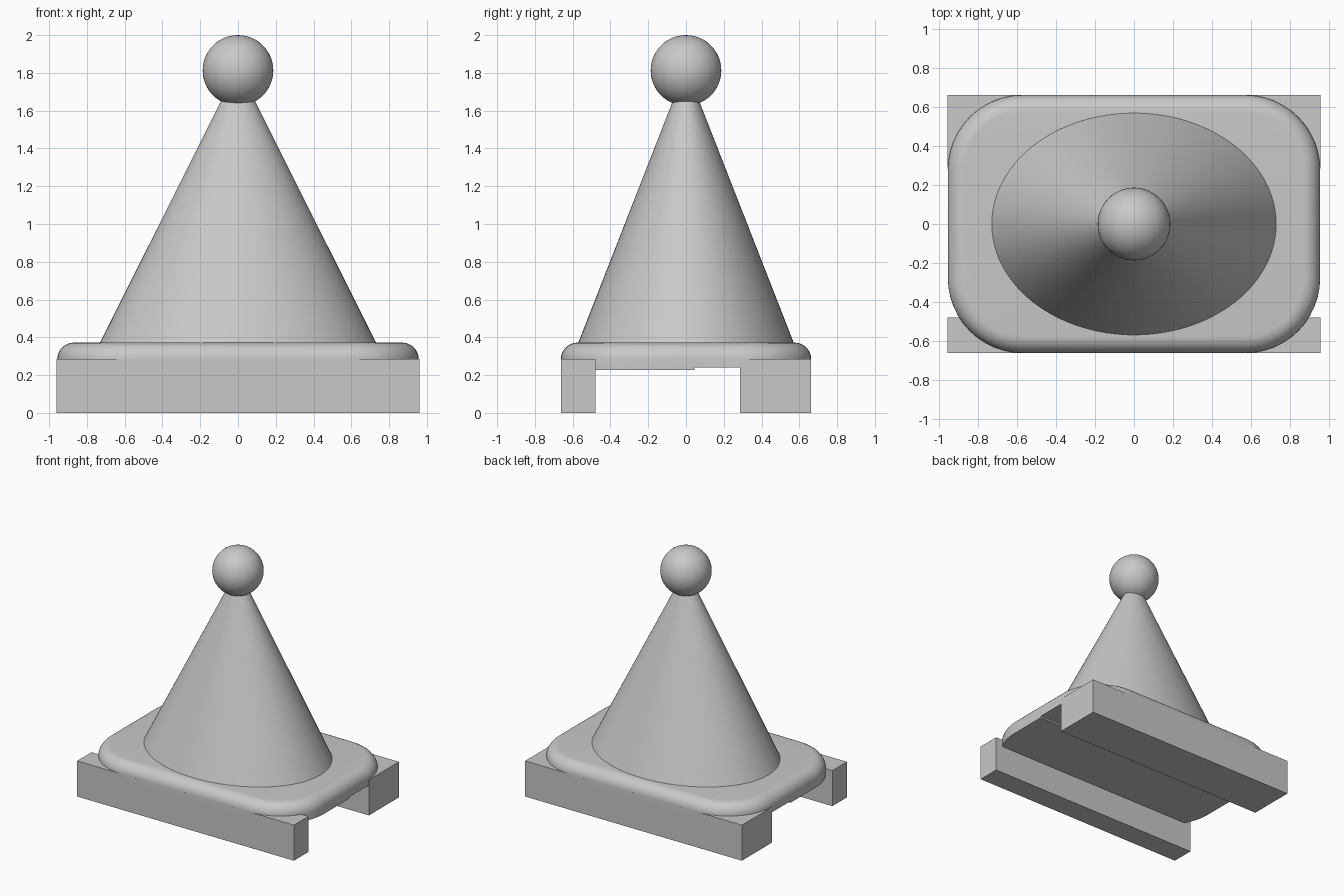
import bpy, bmesh, math
from mathutils import Matrix

if "Cube" in bpy.data.objects:
    bpy.data.objects.remove(bpy.data.objects["Cube"], do_unlink=True)

grey = bpy.data.materials.new("light grey")
grey.use_nodes = True
grey.diffuse_color = (0.58, 0.58, 0.58, 1)
grey.node_tree.nodes["Principled BSDF"].inputs["Base Color"].default_value = (0.58, 0.58, 0.58, 1)


def finish(name, bm, smooth=False):
    bmesh.ops.recalc_face_normals(bm, faces=bm.faces)
    mesh = bpy.data.meshes.new(name)
    bm.to_mesh(mesh)
    bm.free()
    mesh.materials.append(grey)
    obj = bpy.data.objects.new(name, mesh)
    bpy.context.collection.objects.link(obj)
    if smooth:
        bpy.ops.object.select_all(action="DESELECT")
        obj.select_set(True)
        bpy.context.view_layer.objects.active = obj
        bpy.ops.object.shade_smooth_by_angle(angle=math.radians(35))
    return obj


def box(y0, y1, z0, z1, half_x=0.96):
    bm = bmesh.new()
    place = Matrix.Translation((0, (y0 + y1) / 2, (z0 + z1) / 2))
    size = Matrix.Diagonal((2 * half_x, y1 - y0, z1 - z0, 1))
    bmesh.ops.create_cube(bm, size=1, matrix=place @ size)
    return bm


def rounded_slab(z0, z1):
    bm = box(-0.663, 0.663, z0, z1, 0.957)
    upright = [e for e in bm.edges if abs(e.verts[0].co.z - e.verts[1].co.z) > 0.001]
    bmesh.ops.bevel(bm, geom=upright, offset=0.385, segments=12, profile=0.5, affect="EDGES")
    return bm


# Two cross bars under the base, the rear one wider
finish("front_bar", box(-0.663, -0.48, 0, 0.285))
finish("back_bar", box(0.285, 0.663, 0, 0.285))

# Base plate with rounded corners and a rolled top rim
bm = rounded_slab(0.24, 0.372)
rim = [e for e in bm.edges if all(v.co.z > 0.37 for v in e.verts)]
bmesh.ops.bevel(bm, geom=rim, offset=0.088, segments=8, profile=0.5, affect="EDGES")
finish("base_plate", bm, smooth=True)

# Thin step under the front part of the plate
bm = rounded_slab(0.227, 0.24)
cut = bmesh.ops.bisect_plane(bm, geom=bm.verts[:] + bm.edges[:] + bm.faces[:],
                             plane_co=(0, 0.045, 0), plane_no=(0, 1, 0), clear_outer=True)
bmesh.ops.holes_fill(bm, edges=[e for e in cut["geom_cut"] if isinstance(e, bmesh.types.BMEdge)])
finish("underside_step", bm, smooth=True)

# Oval cone, its tip hidden inside the ball
bm = bmesh.new()
bmesh.ops.create_cone(bm, cap_ends=True, segments=96, radius1=0.732, radius2=0.04, depth=1.38,
                      matrix=Matrix.Diagonal((1, 0.78, 1, 1)) @ Matrix.Translation((0, 0, 1.06)))
finish("cone", bm, smooth=True)

# Ball on top
bm = bmesh.new()
bmesh.ops.create_uvsphere(bm, u_segments=48, v_segments=24, radius=0.187,
                          matrix=Matrix.Translation((0, 0, 1.813)))
finish("top_ball", bm, smooth=True)
